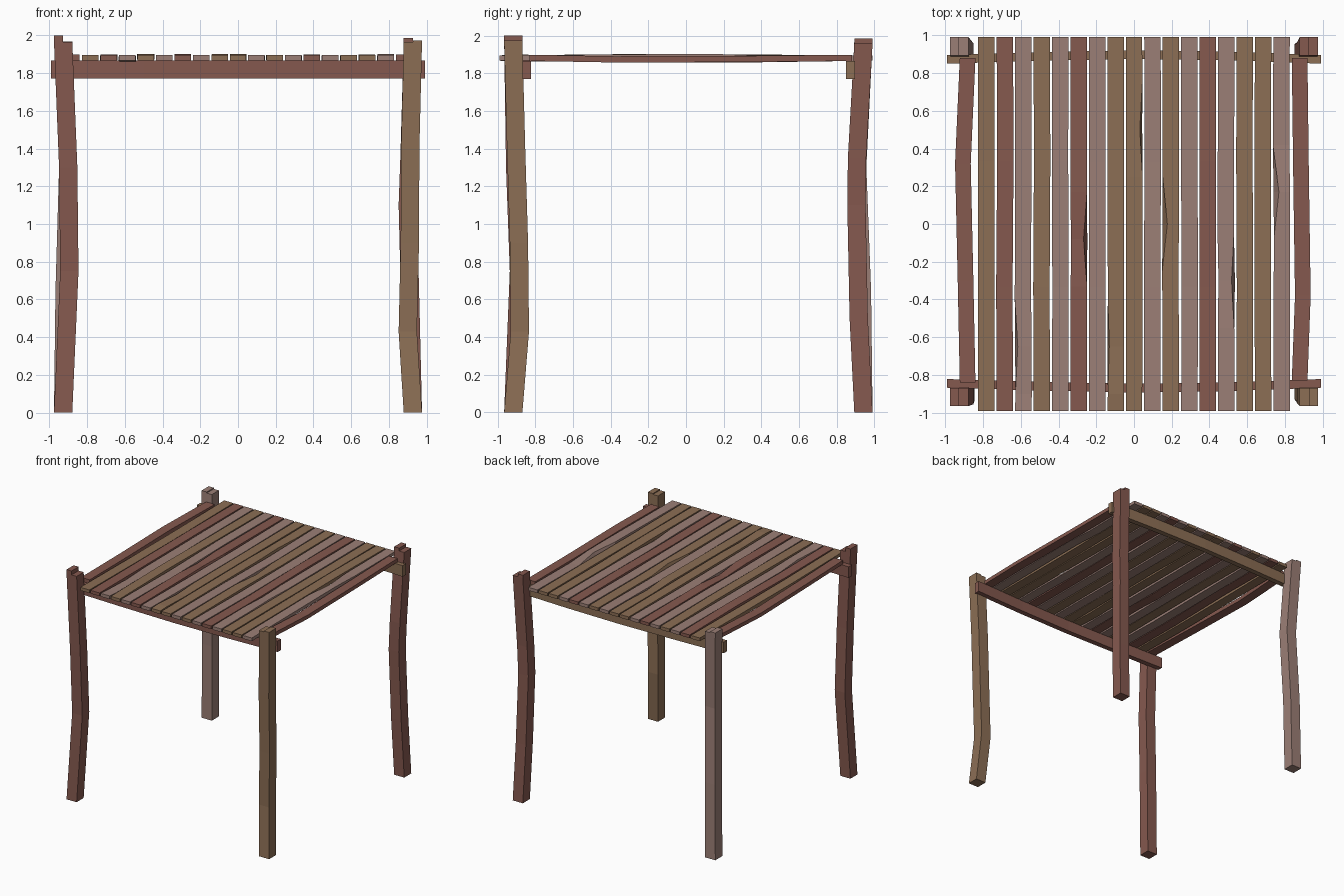
import bpy, bmesh, random
from mathutils import Vector

random.seed(4)
cube = bpy.data.objects.get("Cube")
if cube:
    bpy.data.objects.remove(cube)


def material(name, colour):
    m = bpy.data.materials.new(name)
    m.use_nodes = True
    m.diffuse_color = (*colour, 1)
    m.node_tree.nodes["Principled BSDF"].inputs["Base Color"].default_value = (*colour, 1)
    return m


RED = material("red brown wood", (0.235, 0.1, 0.078))
TAN = material("tan wood", (0.262, 0.157, 0.09))
MAUVE = material("mauve wood", (0.33, 0.212, 0.182))


def bar(name, path, axis, size, mat, dents=()):
    """Square-cut timber: one four-cornered ring per path point, across the axis."""
    a, b = [i for i in range(3) if i != axis]
    bm = bmesh.new()
    rings = []
    for p in path:
        ring = []
        for sa, sb in ((-1, -1), (1, -1), (1, 1), (-1, 1)):
            v = Vector(p)
            v[a] += sa * size[0] / 2
            v[b] += sb * size[1] / 2
            ring.append(bm.verts.new(v))
        rings.append(ring)
    for ring, corner, offset in dents:
        rings[ring][corner].co += Vector(offset)
    for r, s in zip(rings, rings[1:]):
        for i in range(4):
            j = (i + 1) % 4
            bm.faces.new((r[i], r[j], s[j], s[i]))
    bm.faces.new(rings[0])
    bm.faces.new(rings[-1])
    bmesh.ops.recalc_face_normals(bm, faces=bm.faces)
    me = bpy.data.meshes.new(name)
    bm.to_mesh(me)
    bm.free()
    me.materials.append(mat)
    ob = bpy.data.objects.new(name, me)
    bpy.context.collection.objects.link(ob)
    return ob


# Crooked legs: foot position, inward bends (height, dx, dy), top heights of outer and inner halves
W = 0.097
legs = [
    ("front_right_leg", RED, -1, -1, -0.917,
     [(0.75, 0.033, 0.03), (1.3, 0.027, 0.01)], 2.0, 1.966),
    ("front_left_leg", TAN, 1, -1, -0.917,
     [(0.43, 0.027, 0.035), (0.9, 0.016, 0.03), (1.4, 0.014, 0.015)], 1.974, 1.966),
    ("back_left_leg", RED, 1, 1, 0.942,
     [(0.5, 0.012, 0.025), (1.1, 0.027, 0.037), (1.35, 0.018, 0.034)], 1.96, 1.985),
    ("back_right_leg", MAUVE, -1, 1, 0.942,
     [(0.65, 0.008, 0.008), (1.3, 0.027, 0.033)], 1.978, 1.968),
]
for name, mat, sx, sy, y, bends, outer, inner in legs:
    x = sx * 0.927
    low = min(outer, inner)
    path = [(x, y, 0)] + [(x - sx * dx, y - sy * dy, z) for z, dx, dy in bends] + [(x, y, low)]
    bar(name, path, 2, (W, W), mat)
    # Raised half of the stepped leg top
    cx = x + sx * (W / 4 if outer > inner else -W / 4)
    bar(name + "_step", [(cx, y, low), (cx, y, max(outer, inner))], 2, (W / 2, W), mat)

# End rails, bowed outward between the legs
for name, mat, y, s in (("front_rail", RED, -0.845, -1), ("back_rail", TAN, 0.873, 1)):
    path = [(x, y + s * bow, 1.818) for x, bow in
            ((-0.99, 0), (-0.5, 0.015), (0, 0.025), (0.5, 0.018), (0.99, 0))]
    bar(name, path, 0, (0.046, 0.096), mat)

# Side rails, lying on the end rails
bar("right_side_rail", [(-0.882, -0.84, 1.882), (-0.893, -0.3, 1.876),
                        (-0.907, 0.32, 1.874), (-0.882, 0.88, 1.882)], 1, (0.083, 0.033), RED)
bar("left_side_rail", [(0.878, -0.83, 1.882), (0.895, -0.38, 1.874),
                       (0.885, 0.3, 1.876), (0.878, 0.88, 1.882)], 1, (0.083, 0.033), RED)

# Top slats; chipped ones have (chip position, top corner, sideways depth)
LEFT, RIGHT = 3, 2
chips = {2: (-0.65, LEFT, 0.014), 5: (-0.08, RIGHT, -0.02), 7: (-0.65, LEFT, 0.01),
         8: (0.5, RIGHT, -0.013), 10: (0.0, LEFT, 0.026), 13: (-0.3, RIGHT, -0.018),
         16: (0.17, LEFT, 0.028)}
colours = {"t": TAN, "r": RED, "m": MAUVE}
for i, c in enumerate("trmtmrmttmtmrmttm"):
    x = (i - 8) * 0.0978
    ys, dents = [-0.33, 0.33], []
    if i in chips:
        y, corner, depth = chips[i]
        ys = [y - 0.25, y, y + 0.25]
        dents = [(2, corner, (depth, 0, 0))]
    mid = [(x + random.uniform(-0.003, 0.003), y, 1.881 + random.uniform(-0.008, 0.008)) for y in ys]
    path = [(x, -0.99, 1.881)] + mid + [(x, 0.99, 1.881)]
    bar(f"slat_{i + 1}", path, 1, (0.087, 0.028), colours[c], dents)
